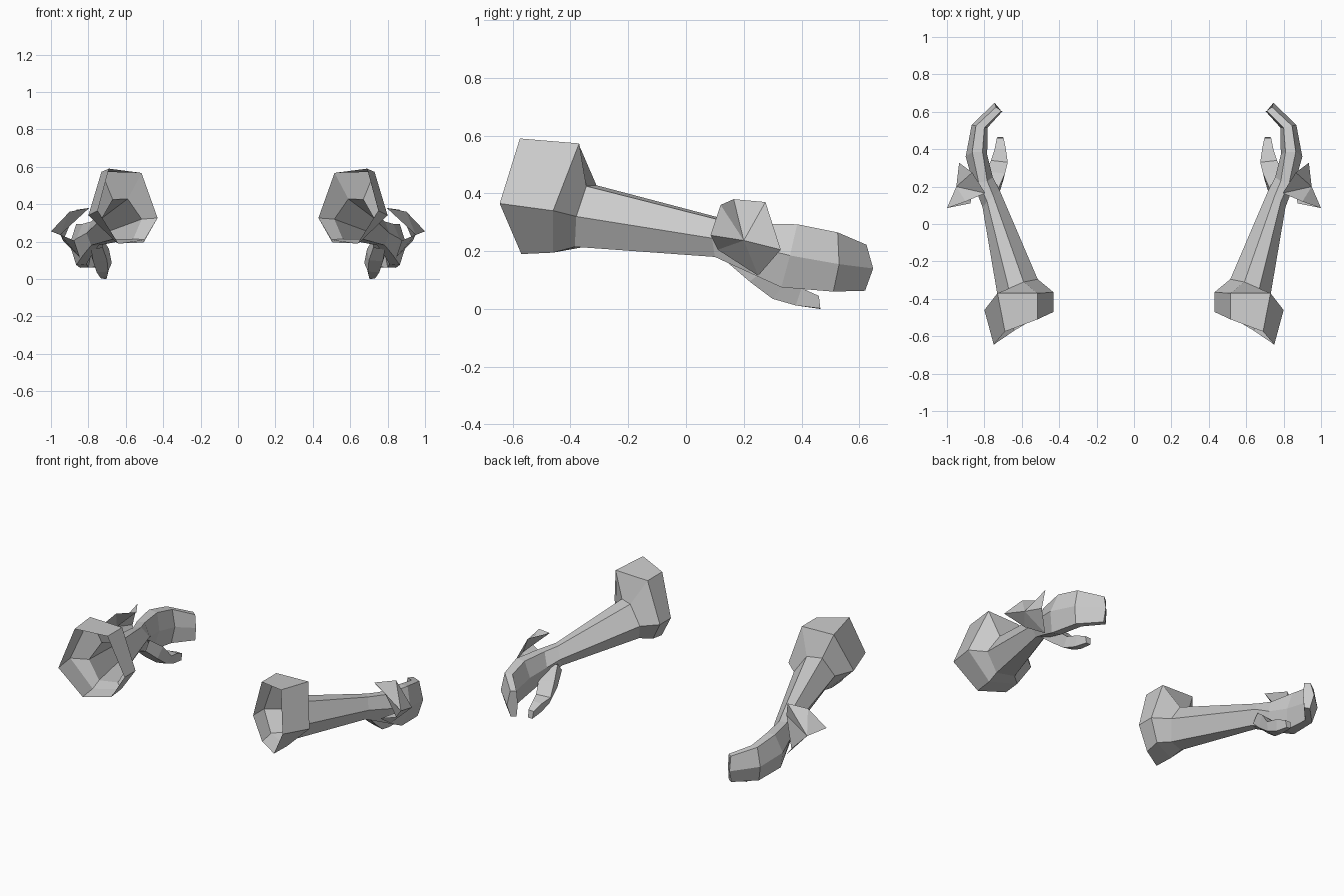
import bpy, bmesh

def finish(name, bm):
    """Turn a bmesh into a flat shaded object mirrored across x = 0."""
    bmesh.ops.recalc_face_normals(bm, faces=bm.faces)
    me = bpy.data.meshes.new(name)
    bm.to_mesh(me)
    bm.free()
    ob = bpy.data.objects.new(name, me)
    bpy.context.collection.objects.link(ob)
    mod = ob.modifiers.new("Mirror", 'MIRROR')
    mod.use_mirror_merge = False
    return ob

def loft(name, rings, cap_end=False):
    """Skin a list of equal-sized rings into a tube."""
    bm = bmesh.new()
    vs = [[bm.verts.new(p) for p in r] for r in rings]
    n = len(rings[0])
    for a, b in zip(vs, vs[1:]):
        for i in range(n):
            j = (i + 1) % n
            bm.faces.new((a[i], a[j], b[j], b[i]))
    if cap_end:
        bm.faces.new(vs[-1])
    return finish(name, bm)

# Ring order: top outer, outer, bottom outer, bottom inner, inner, top inner
rim = [(.69, -.575, .59), (.75, -.645, .365), (.64, -.57, .19),
       (.505, -.49, .195), (.43, -.47, .326), (.516, -.51, .567)]
back = [(.73, -.37, .573), (.80, -.46, .34), (.65, -.46, .195),
        (.50, -.40, .21), (.43, -.365, .326), (.516, -.37, .567)]
root = [(.67, -.345, .425), (.73, -.38, .32), (.66, -.385, .215),
        (.56, -.35, .215), (.515, -.295, .32), (.59, -.31, .428)]
wrist = [(.785, .12, .307), (.81, .09, .245), (.785, .10, .18),
         (.745, .12, .18), (.718, .18, .245), (.752, .15, .307)]

# Shoulder guard, open at the front
loft("shoulder_guard", [rim, back, root])

# Tapering forearm
loft("arm", [root, wrist])

# Mitten hand curling inwards
palm = [(.83, .22, .295), (.865, .235, .215), (.83, .22, .125),
        (.78, .22, .13), (.755, .25, .215), (.785, .23, .295)]
knuckle = [(.865, .385, .293), (.90, .36, .185), (.865, .33, .075),
           (.81, .34, .08), (.785, .37, .19), (.81, .385, .29)]
finger = [(.845, .525, .265), (.868, .53, .155), (.845, .51, .06),
          (.80, .505, .062), (.783, .515, .16), (.80, .515, .262)]
tip = [(.738, .625, .222), (.745, .648, .14), (.738, .62, .063),
       (.71, .605, .065), (.703, .603, .142), (.71, .605, .22)]
loft("hand", [wrist, palm, knuckle, finger, tip], cap_end=True)

# Thumb below the palm: top outer, bottom outer, bottom inner, top inner
loft("thumb", [
    [(.79, .20, .20), (.785, .15, .155), (.725, .15, .17), (.725, .19, .22)],
    [(.79, .28, .14), (.775, .22, .095), (.70, .23, .10), (.69, .27, .16)],
    [(.765, .34, .085), (.755, .30, .035), (.695, .31, .04), (.675, .33, .085)],
    [(.745, .40, .072), (.74, .38, .012), (.70, .38, .012), (.685, .40, .072)],
    [(.733, .46, .045), (.73, .465, .002), (.703, .465, .0), (.697, .46, .045)],
], cap_end=True)

# Flared wrist guard: a fan of facets around a raised centre
bm = bmesh.new()
centre = bm.verts.new((.95, .20, .237))
edge = [bm.verts.new(p) for p in [
    (1.0, .085, .255), (.90, .12, .36), (.795, .165, .38), (.865, .275, .37),
    (.935, .328, .205), (.845, .25, .115), (.875, .11, .205)]]
for a, b in zip(edge, edge[1:] + edge[:1]):
    bm.faces.new((centre, a, b))
finish("wrist_guard", bm)
